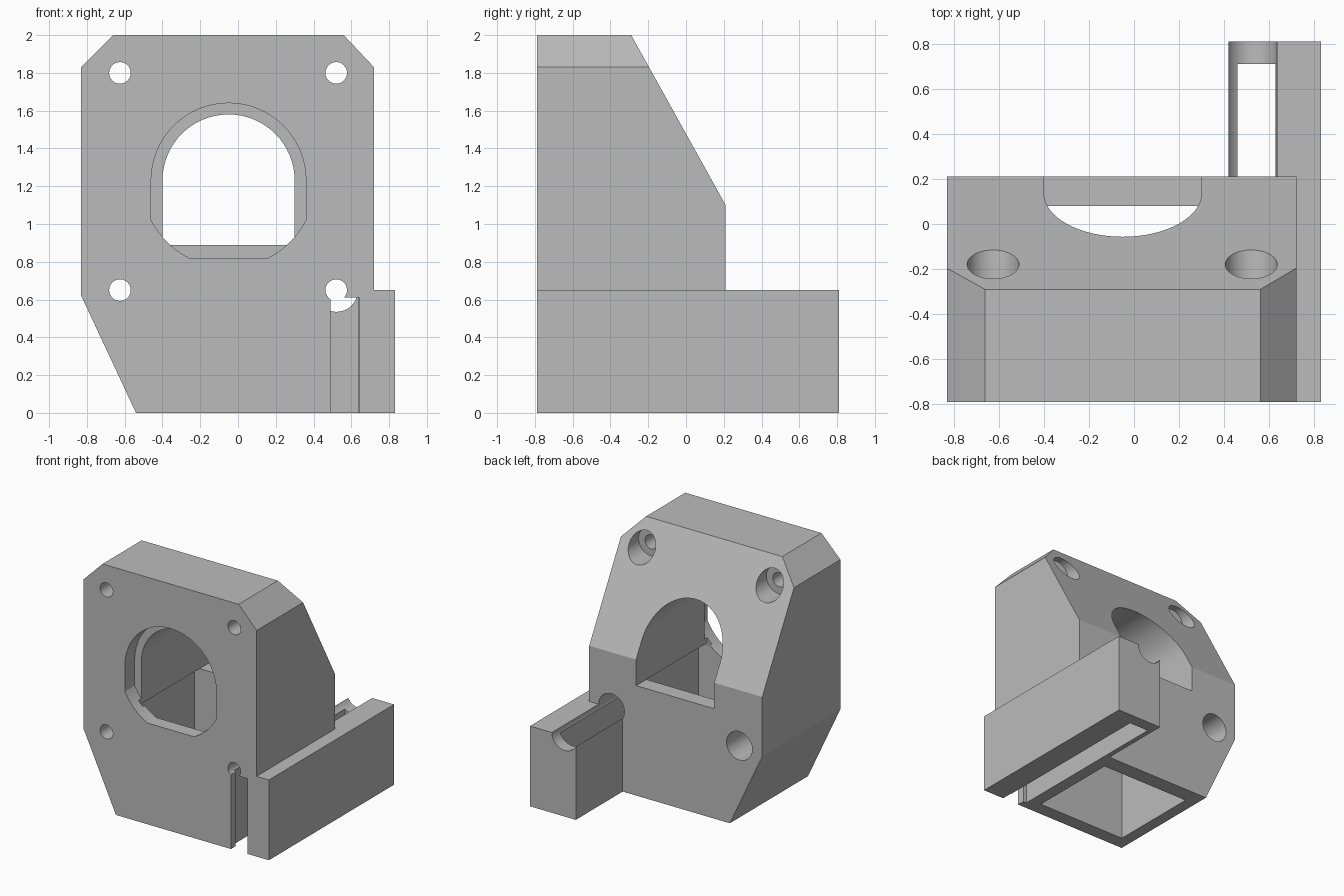
import bpy
import bmesh
from math import cos, sin, radians, asin, acos, degrees

old = bpy.data.objects.get("Cube")
if old:
    bpy.data.objects.remove(old, do_unlink=True)

grey = bpy.data.materials.new("plain grey")
grey.use_nodes = True
GREY = (0.5, 0.5, 0.5, 1)
grey.diffuse_color = GREY
grey.node_tree.nodes["Principled BSDF"].inputs["Base Color"].default_value = GREY

FRONT, BACK, ARM_END = -0.79, 0.21, 0.81


def arc(cx, cz, r, a0, a1, n=32):
    """Points along an arc in the x-z plane, angles in degrees."""
    steps = [radians(a0 + (a1 - a0) * i / n) for i in range(n + 1)]
    return [(cx + r * cos(a), cz + r * sin(a)) for a in steps]


def prism(name, outline, start, end, axis="y"):
    """Extrude an outline along y (x-z points) or along x (y-z points)."""
    bm = bmesh.new()
    rings = []
    for d in (start, end):
        rings.append([bm.verts.new((p, d, q) if axis == "y" else (d, p, q))
                      for p, q in outline])
    bm.faces.new(rings[0])
    bm.faces.new(rings[1][::-1])
    n = len(outline)
    for i in range(n):
        j = (i + 1) % n
        bm.faces.new((rings[0][i], rings[1][i], rings[1][j], rings[0][j]))
    bmesh.ops.recalc_face_normals(bm, faces=bm.faces)
    mesh = bpy.data.meshes.new(name)
    bm.to_mesh(mesh)
    bm.free()
    mesh.materials.append(grey)
    ob = bpy.data.objects.new(name, mesh)
    bpy.context.collection.objects.link(ob)
    return ob


def box(name, x0, x1, y0, y1, z0, z1):
    return prism(name, [(x0, z0), (x1, z0), (x1, z1), (x0, z1)], y0, y1)


def rod(name, x, z, r, y0, y1):
    return prism(name, arc(x, z, r, 0, 360, 48)[:-1], y0, y1)


def combine(target, tool, operation="DIFFERENCE"):
    """Apply a boolean, then discard the tool."""
    tool.hide_render = True
    mod = target.modifiers.new("shape", "BOOLEAN")
    mod.object, mod.operation, mod.solver = tool, operation, "EXACT"
    bpy.context.view_layer.objects.active = target
    bpy.ops.object.modifier_apply(modifier=mod.name)
    bpy.data.objects.remove(tool, do_unlink=True)


# Main housing: front outline trimmed by the sloping back
housing = prism("mount_housing", [
    (-0.54, 0), (0.72, 0), (0.72, 1.83), (0.56, 2),
    (-0.66, 2), (-0.83, 1.83), (-0.83, 0.62)], FRONT, BACK)
combine(housing, prism("back_slope", [
    (-0.29, 2), (BACK, 1.1), (0.4, 0.758), (0.4, 2.3), (-0.457, 2.3)], -1, 1, "x"))

# Side clamp arm running past the back
combine(housing, box("clamp_arm", 0.42, 0.83, FRONT, ARM_END, 0, 0.65), "UNION")

# Arched tunnel through the body
CX, CZ = -0.05, 1.23
combine(housing, prism("arch_tunnel",
        arc(CX, CZ, 0.35, 0, 180) + [(CX - 0.35, 0.89), (CX + 0.35, 0.89)], -0.7, 0.5))

# Wider front opening: arch with a rounded, flat-bottomed foot
R, HALF, FLOOR = 0.46, 0.41, 0.82
side = degrees(acos(HALF / R))
foot = degrees(asin((CZ - FLOOR) / R))
combine(housing, prism("front_opening",
        arc(CX, CZ, HALF, 0, 180)
        + arc(CX, CZ, R, 180 + side, 180 + foot, 10)
        + arc(CX, CZ, R, 360 - foot, 360 - side, 10), -1, -0.665))

# Open chamber underneath
combine(housing, box("chamber", -0.445, 0.36, -0.675, 0.08, -0.2, 0.89))

# Clamp slot, narrower at its front mouth
combine(housing, box("slot", 0.46, 0.635, -0.73, 0.71, -0.2, 0.61))
combine(housing, box("slot_mouth", 0.49, 0.64, -1, -0.7, -0.2, 0.61))

# Four screw holes with wide pockets from the back
for x in (-0.625, 0.52):
    for z in (0.65, 1.8):
        combine(housing, rod("screw_hole", x, z, 0.057, -1, 0))
        combine(housing, rod("screw_pocket", x, z, 0.115, -0.3, 1))

bpy.ops.object.select_all(action="DESELECT")
housing.select_set(True)
bpy.context.view_layer.objects.active = housing
bpy.ops.object.shade_smooth_by_angle(angle=radians(25))
